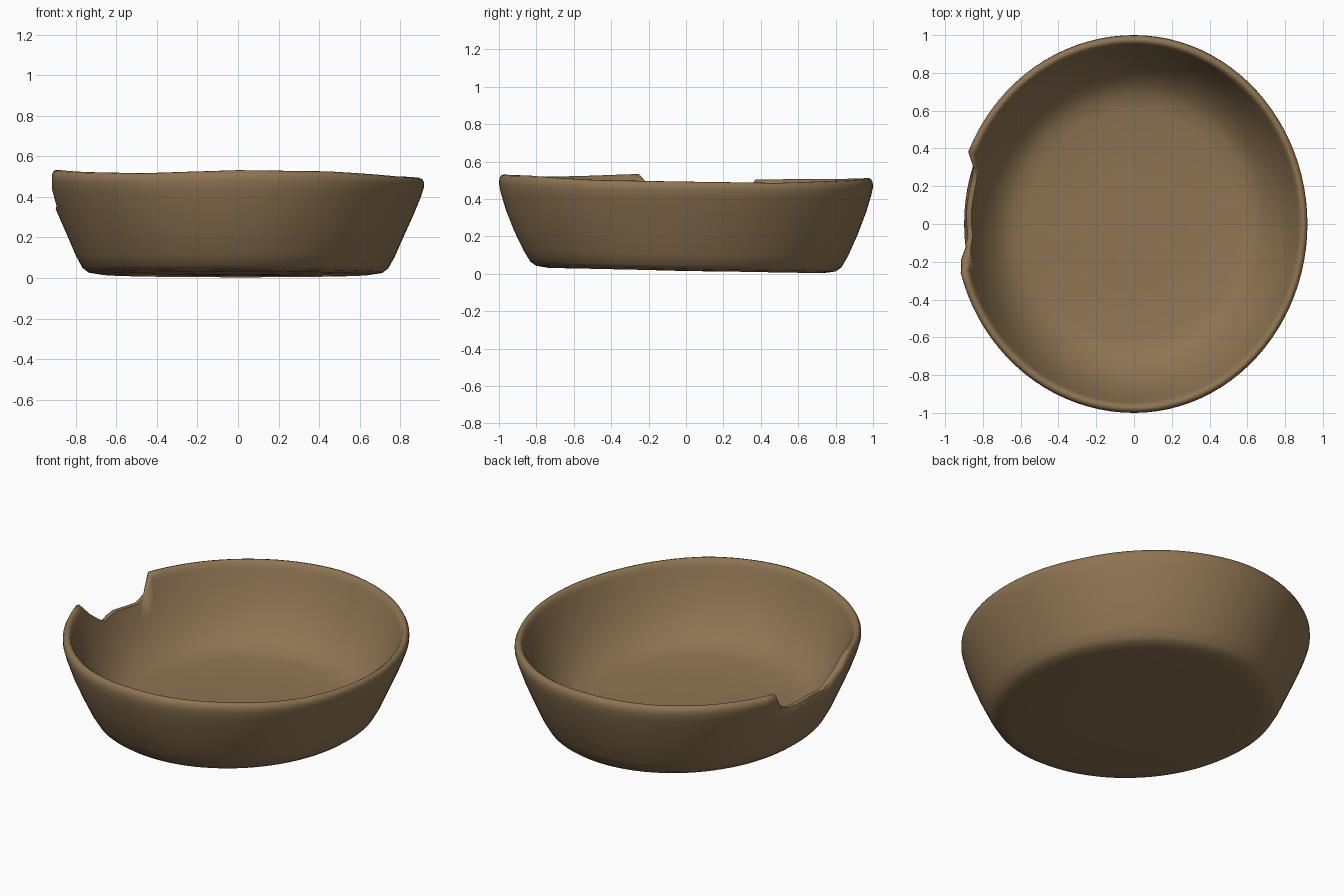
import bpy, bmesh, math

if "Cube" in bpy.data.objects:
    bpy.data.objects.remove(bpy.data.objects["Cube"])

SEG = 96
# cross-section: (share of rim radius, height), underside centre -> lip -> inner floor
OUTER = [(0.40, 0.018), (0.72, 0.018), (0.785, 0.028), (0.815, 0.05), (0.85, 0.11),
         (0.90, 0.22), (0.952, 0.34), (0.985, 0.43), (0.998, 0.475), (0.998, 0.50), (0.988, 0.52)]
INNER = [(0.972, 0.525), (0.957, 0.515), (0.945, 0.485), (0.922, 0.42), (0.87, 0.30),
         (0.805, 0.20), (0.74, 0.135), (0.68, 0.10), (0.60, 0.082), (0.30, 0.075)]
# broken edge on the left side: (y, height)
CHIP = [(-0.26, 0.55), (-0.20, 0.46), (-0.12, 0.40), (-0.06, 0.365), (0.04, 0.385),
        (0.15, 0.375), (0.25, 0.367), (0.33, 0.40), (0.36, 0.47), (0.385, 0.55)]
# uneven rim: (degrees from the right side, height)
RIM = [(0, 0.493), (30, 0.486), (60, 0.50), (90, 0.513), (120, 0.508), (157, 0.505),
       (193, 0.535), (215, 0.523), (240, 0.517), (270, 0.532), (300, 0.526), (330, 0.502), (360, 0.493)]


def lerp_table(table, v):
    for (a, fa), (b, fb) in zip(table, table[1:]):
        if a <= v <= b:
            return fa + (fb - fa) * (v - a) / max(b - a, 1e-9)
    return None


def radius_at(profile, z):
    # radius of one wall of the cross-section at height z
    return lerp_table(sorted((h, r) for r, h in profile), z)


def section(angle):
    """Cross-section points of the bowl at one angle."""
    c, s = math.cos(angle), math.sin(angle)
    rx = 0.92 if c > 0 else 0.952
    k = lerp_table(RIM, math.degrees(angle)) / 0.525
    cut = lerp_table(CHIP, s) if c < 0 else None
    pts = []
    for wall in (OUTER, INNER):
        for r, z in wall:
            if cut is not None and z * k > cut:
                z = cut / k
                r = radius_at(wall, z) or r
                if wall is OUTER:       # broken edge thins towards the inside
                    r -= 0.03 * min(1.0, max(0.0, (0.5 - cut) / 0.08))
            low = min(1.0, max(0.0, (0.5 - z) / 0.25))
            if wall is OUTER:           # walls fuller front and back than at the sides
                r *= 1 + low * (0.02 * s * s - 0.012 * c * c)
            y = r * s
            tilt = -0.02 * y * max(0.0, 1 - z / 0.3)   # uneven foot
            pts.append((r * rx * c, y, max(0.0, z * k + tilt)))
    return pts


# clay bowl
bm = bmesh.new()
rings = [[bm.verts.new(p) for p in section(2 * math.pi * i / SEG)] for i in range(SEG)]
n = len(rings[0])
under = bm.verts.new((0, 0, 0.015))
floor = bm.verts.new((0, 0, 0.073))
for i in range(SEG):
    a, b = rings[i], rings[(i + 1) % SEG]
    for j in range(n - 1):
        bm.faces.new((a[j], b[j], b[j + 1], a[j + 1]))
    bm.faces.new((under, b[0], a[0]))
    bm.faces.new((floor, a[-1], b[-1]))
bmesh.ops.remove_doubles(bm, verts=bm.verts, dist=0.0005)
bmesh.ops.recalc_face_normals(bm, faces=bm.faces)
mesh = bpy.data.meshes.new("clay_bowl")
bm.to_mesh(mesh)
bm.free()

bowl = bpy.data.objects.new("clay_bowl", mesh)
bpy.context.collection.objects.link(bowl)

# brown clay colour
clay = bpy.data.materials.new("brown_clay")
clay.diffuse_color = (0.27, 0.175, 0.085, 1)
clay.use_nodes = True
clay.node_tree.nodes["Principled BSDF"].inputs["Base Color"].default_value = clay.diffuse_color
mesh.materials.append(clay)

bpy.context.view_layer.objects.active = bowl
bowl.select_set(True)
bpy.ops.object.shade_smooth_by_angle(angle=math.radians(60))
